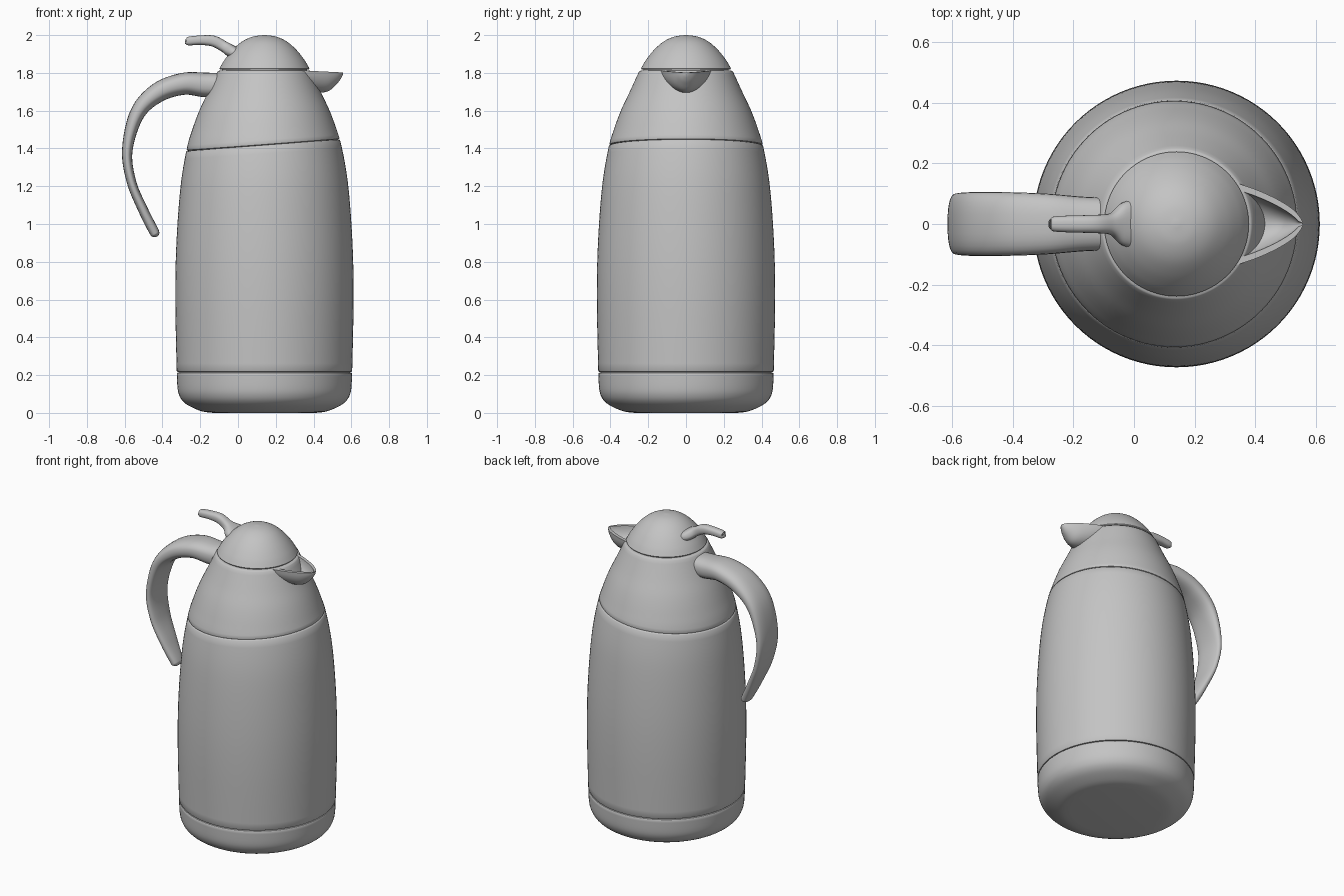
import bpy
import bmesh
from math import sin, cos, pi, copysign
from mathutils import Vector

cube = bpy.data.objects.get("Cube")
if cube:
    bpy.data.objects.remove(cube)

AXIS_X = 0.14      # vertical axis of the jug
SLOPE = 0.074      # tilt of the seam below the shoulder
SIDES = 96

grey = bpy.data.materials.new("plain_grey")
grey.use_nodes = True
grey.diffuse_color = (0.55, 0.55, 0.55, 1)
grey.node_tree.nodes["Principled BSDF"].inputs["Base Color"].default_value = (0.55, 0.55, 0.55, 1)


def smooth(points, steps=8):
    """Catmull-Rom curve through tuples of any size."""
    pts = [Vector(p) for p in points]
    pts = [pts[0]] + pts + [pts[-1]]
    out = []
    for a, b, c, d in zip(pts, pts[1:], pts[2:], pts[3:]):
        for i in range(steps):
            t = i / steps
            out.append(0.5 * (2 * b + (c - a) * t + (2 * a - 5 * b + 4 * c - d) * t ** 2
                              + (3 * b - a - 3 * c + d) * t ** 3))
    return out + [pts[-1]]


def loft(name, rings):
    """Closed skin over a list of equal rings, capped at both ends."""
    bm = bmesh.new()
    rows = [[bm.verts.new(p) for p in ring] for ring in rings]
    n = len(rows[0])
    for low, high in zip(rows, rows[1:]):
        for i in range(n):
            j = (i + 1) % n
            bm.faces.new((low[i], low[j], high[j], high[i]))
    bm.faces.new(rows[0][::-1])
    bm.faces.new(rows[-1])
    bmesh.ops.recalc_face_normals(bm, faces=bm.faces)
    mesh = bpy.data.meshes.new(name)
    bm.to_mesh(mesh)
    bm.free()
    mesh.materials.append(grey)
    obj = bpy.data.objects.new(name, mesh)
    bpy.context.collection.objects.link(obj)
    bpy.ops.object.select_all(action="DESELECT")
    obj.select_set(True)
    bpy.context.view_layer.objects.active = obj
    bpy.ops.object.shade_smooth_by_angle(angle=0.7)
    return obj


def lathe(name, profile):
    """Turn (radius, height) pairs around the jug axis."""
    angles = [2 * pi * i / SIDES for i in range(SIDES)]
    return loft(name, [[(AXIS_X + r * cos(a), r * sin(a), z) for a in angles]
                       for r, z in profile])


WALL = smooth([(0.2, 0.464), (0.6, 0.472), (0.9, 0.466), (1.2, 0.444), (1.4, 0.411),
               (1.5, 0.382), (1.6, 0.345), (1.7, 0.298), (1.82, 0.243)], 12)


def wall_radius(z):
    for a, b in zip(WALL, WALL[1:]):
        if z <= b[0]:
            return a[1] + (b[1] - a[1]) * (z - a[0]) / (b[0] - a[0])
    return WALL[-1][1]


def wall_part(name, rows):
    """Ring of the jug wall; rows hold height, inset and share of the seam tilt."""
    rings = []
    for z, inset, tilt in rows:
        ring = []
        for i in range(SIDES):
            a = 2 * pi * i / SIDES
            height = z + tilt * SLOPE * wall_radius(z) * cos(a)
            r = wall_radius(height) - inset
            ring.append((AXIS_X + r * cos(a), r * sin(a), height))
        rings.append(ring)
    return loft(name, rings)


def sweep(name, stations, sides=28):
    """Flattened tube in the XZ plane; stations hold x, z, half thickness, half width."""
    path = smooth(stations)
    rings = []
    for i, (x, z, thick, width) in enumerate(path):
        ahead, behind = path[min(i + 1, len(path) - 1)], path[max(i - 1, 0)]
        tangent = Vector((ahead[0] - behind[0], ahead[1] - behind[1])).normalized()
        ring = []
        for k in range(sides):
            c, s = cos(2 * pi * k / sides), sin(2 * pi * k / sides)
            c, s = copysign(abs(c) ** 0.8, c), copysign(abs(s) ** 0.8, s)
            ring.append((x - tangent.y * thick * s, width * c, z + tangent.x * thick * s))
        rings.append(ring)
    return loft(name, rings)


# Rounded foot
foot = smooth([(0.27, 0), (0.33, 0.008), (0.395, 0.035), (0.43, 0.06),
               (0.45, 0.09), (0.46, 0.13), (0.464, 0.207)], 4)
lathe("base", [tuple(p) for p in foot] + [(0.461, 0.212), (0.453, 0.214), (0.453, 0.222)])

# Tall body, its top edge gradually tilted
body_rows = [(0.216, 0.012, 0), (0.218, 0.003, 0), (0.223, 0, 0)]
for i in range(1, 31):
    t = i / 30
    body_rows.append((0.223 + 1.189 * t, 0, t ** 3))
body_rows += [(1.416, 0.003, 1), (1.418, 0.012, 1)]
wall_part("body", body_rows)

# Shoulder, tilted below and level at the rim
shoulder_rows = [(1.417, 0.012, 1), (1.421, 0.003, 1)]
for i in range(21):
    t = i / 20
    shoulder_rows.append((1.426 + 0.38 * t, 0, 1 - t))
shoulder_rows += [(1.811, 0.003, 0), (1.813, 0.016, 0)]
wall_part("shoulder", shoulder_rows)

# Domed lid
dome = smooth([(0.238, 1.824), (0.212, 1.868), (0.17, 1.921), (0.12, 1.965),
               (0.065, 1.991), (0.008, 2.0)], 6)
lathe("lid", [(0.226, 1.805), (0.226, 1.817), (0.235, 1.819)] + [tuple(p) for p in dome])

# Curved carrying handle
sweep("handle", [(-0.05, 1.735, 0.063, 0.085), (-0.17, 1.736, 0.065, 0.09),
                 (-0.29, 1.742, 0.058, 0.1), (-0.425, 1.695, 0.052, 0.105),
                 (-0.533, 1.585, 0.04, 0.105), (-0.586, 1.39, 0.028, 0.1),
                 (-0.563, 1.22, 0.025, 0.09), (-0.5, 1.07, 0.026, 0.07),
                 (-0.447, 0.965, 0.026, 0.05), (-0.435, 0.943, 0.021, 0.042),
                 (-0.43, 0.933, 0.006, 0.02)])

# Thumb lever, flared where it meets the lid
sweep("lever", [(-0.273, 1.968, 0.008, 0.01), (-0.266, 1.968, 0.022, 0.024),
                (-0.2, 1.973, 0.025, 0.028), (-0.13, 1.968, 0.029, 0.03),
                (-0.075, 1.94, 0.029, 0.036), (-0.037, 1.916, 0.033, 0.07),
                (0.01, 1.89, 0.035, 0.08), (0.05, 1.865, 0.03, 0.07)])

# Open pointed spout: outer and inner half ellipses
spout_rings = []
for x, w, depth in smooth([(0.3, 0.145, 0.11), (0.36, 0.128, 0.112), (0.42, 0.106, 0.115),
                           (0.48, 0.077, 0.102), (0.525, 0.047, 0.06),
                           (0.548, 0.021, 0.028), (0.557, 0.004, 0.006)], 5):
    top = 1.812 - 0.05 * max(0, x - 0.36)
    inner_w, inner_d = max(w - 0.022, 0.3 * w), max(depth - 0.02, 0.3 * depth)
    arc = [pi * k / 16 for k in range(17)]
    outer = [(x, w * cos(a), top - depth * sin(a)) for a in arc]
    inner = [(x, inner_w * cos(a), top - inner_d * sin(a)) for a in reversed(arc)]
    spout_rings.append(outer + inner)
loft("spout", spout_rings)
